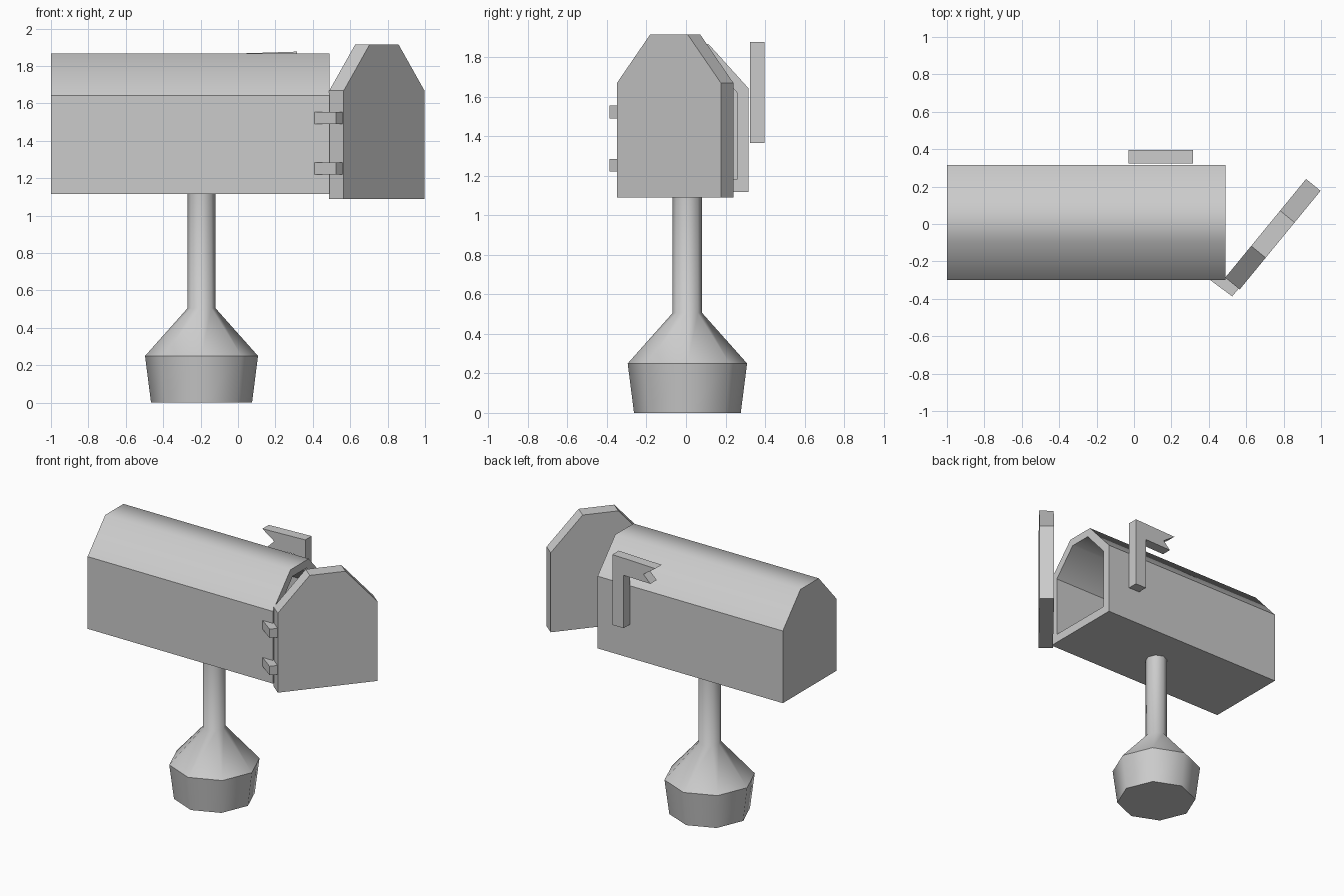
import bpy, bmesh
from math import cos, sin, pi
from mathutils import Vector

if "Cube" in bpy.data.objects:
    bpy.data.objects.remove(bpy.data.objects["Cube"])


def loft(name, loops, cap_start=True, cap_end=True, smooth=lambda ring, seg: False):
    """Skin a series of closed loops; smooth(ring, segment) picks smooth faces."""
    bm = bmesh.new()
    rings = [[bm.verts.new(p) for p in loop] for loop in loops]
    n = len(rings[0])
    for r, (a, b) in enumerate(zip(rings, rings[1:])):
        for i in range(n):
            j = (i + 1) % n
            face = bm.faces.new((a[i], a[j], b[j], b[i]))
            face.smooth = smooth(r, i)
    if cap_start:
        bm.faces.new(rings[0])
    if cap_end:
        bm.faces.new(rings[-1])
    bmesh.ops.recalc_face_normals(bm, faces=bm.faces)
    mesh = bpy.data.meshes.new(name)
    bm.to_mesh(mesh)
    bm.free()
    obj = bpy.data.objects.new(name, mesh)
    bpy.context.collection.objects.link(obj)
    return obj


def arch(width, top, low, shoulder, high):
    """Six-point gable outline (across, up); width and top are half widths."""
    return [(-width, low), (width, low), (width, shoulder),
            (top, high), (-top, high), (-width, shoulder)]


def octagon(radius, z, cx=-0.195, cy=0.007):
    return [(cx + radius * cos(k * pi / 4), cy + radius * sin(k * pi / 4), z)
            for k in range(8)]


# Stand: flared foot, then cone running into the post
loft("stand_foot", [octagon(0.27, 0), octagon(0.302, 0.25)],
     cap_end=False, smooth=lambda r, i: True)
loft("stand_post", [octagon(0.302, 0.25), octagon(0.075, 0.505), octagon(0.075, 1.13)],
     cap_start=False, smooth=lambda r, i: True)

# Hollow box, open at +x, with a softly shaded roof
outer = arch(0.308, 0.105, 1.117, 1.642, 1.867)
inner = arch(0.25, 0.08, 1.18, 1.62, 1.81)


def box_loop(outline, x):
    return [(x, y + 0.008, z) for y, z in outline]


loft("mailbox_body",
     [box_loop(outer, -1), box_loop(outer, 0.49), box_loop(inner, 0.49), box_loop(inner, -0.94)],
     smooth=lambda r, i: r != 1 and i in (2, 3, 4))

# Door swung open about the front corner
along = Vector((0.634, 0.773, 0))
back = Vector((-0.773, 0.634, 0)) * 0.1
middle = Vector((0.565, -0.35, 0)) + along * 0.341
door = [middle + along * t + Vector((0, 0, z))
        for t, z in arch(0.341, 0.122, 1.09, 1.668, 1.915)]
loft("door", [door, [p + back for p in door]])

# Hinges
hinge = [(0.405, -0.298), (0.525, -0.387), (0.56, -0.345), (0.49, -0.287)]
for label, z in (("lower", 1.22), ("upper", 1.49)):
    loft(label + "_hinge", [[(x, y, h) for x, y in hinge] for h in (z, z + 0.065)])

# Signal flag with a notched end
flag = [(0.315, 1.365), (0.315, 1.877), (-0.03, 1.866), (0.065, 1.80),
        (0.01, 1.745), (0.225, 1.75), (0.225, 1.365)]
loft("flag", [[(x, y, z) for x, z in flag] for y in (0.323, 0.396)])
